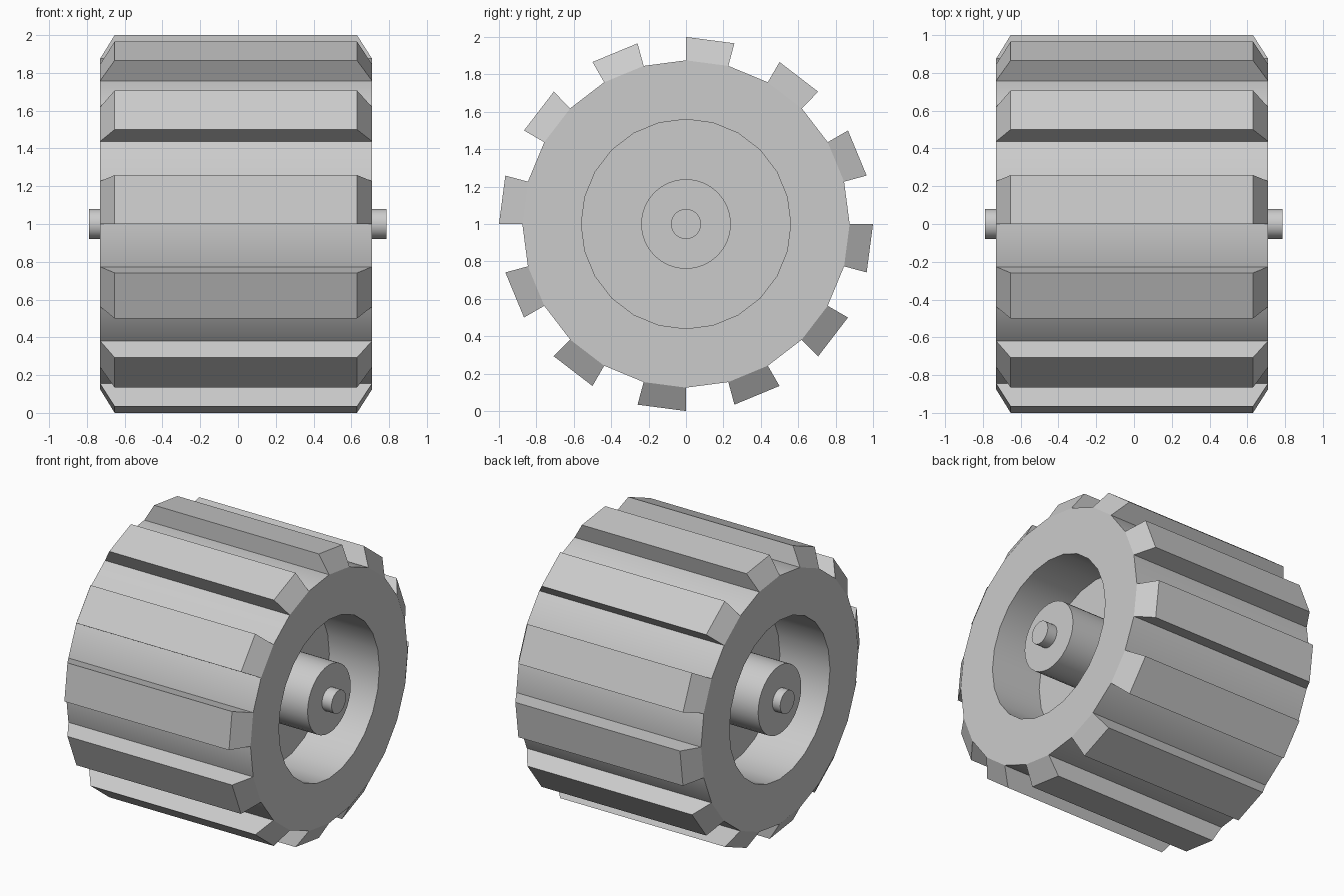
import bpy
import bmesh
from math import cos, sin, radians
from mathutils import Matrix

cube = bpy.data.objects.get("Cube")
if cube:
    bpy.data.objects.remove(cube, do_unlink=True)

SIDES = 24
STEP = 360 / SIDES
LEFT, RIGHT = 0.71, -0.73          # side walls of the wheel
TYRE_R, TREAD_R, RIM_R, HUB_R, AXLE_R = 0.875, 1.0, 0.56, 0.24, 0.08
RECESS = 0.39

grey = bpy.data.materials.new("light_grey")
grey.use_nodes = True
colour = (0.6, 0.6, 0.6, 1)
grey.diffuse_color = colour
grey.node_tree.nodes["Principled BSDF"].inputs["Base Color"].default_value = colour


def finish(name, bm, smooth=True):
    bmesh.ops.recalc_face_normals(bm, faces=bm.faces)
    mesh = bpy.data.meshes.new(name)
    bm.to_mesh(mesh)
    bm.free()
    mesh.materials.append(grey)
    obj = bpy.data.objects.new(name, mesh)
    bpy.context.collection.objects.link(obj)
    if smooth:
        mesh.polygons.foreach_set("use_smooth", [True] * len(mesh.polygons))
        mesh.set_sharp_from_angle(angle=radians(30))
    return obj


def on_wheel(x, r, step):
    """Point at a radius around the wheel axis, counted in side steps."""
    a = radians(step * STEP)
    return (x, r * cos(a), 1 + r * sin(a))


def cylinder(name, r, x0, x1, sides):
    bm = bmesh.new()
    place = Matrix.Translation(((x0 + x1) / 2, 0, 1)) @ Matrix.Rotation(radians(90), 4, 'Y')
    bmesh.ops.create_cone(bm, cap_ends=True, segments=sides, radius1=r, radius2=r,
                          depth=x1 - x0, matrix=place)
    return finish(name, bm)


# Tyre: a rectangular section swept round the axle
bm = bmesh.new()
section = [(RIGHT, TYRE_R), (LEFT, TYRE_R), (LEFT, RIM_R), (RIGHT, RIM_R)]
rings = [[bm.verts.new(on_wheel(x, r, i)) for x, r in section] for i in range(SIDES)]
for i, ring in enumerate(rings):
    following = rings[(i + 1) % SIDES]
    for j in range(4):
        k = (j + 1) % 4
        bm.faces.new((ring[j], ring[k], following[k], following[j]))
finish("tyre", bm)

# Tread bars: chamfered blocks on every second side
bm = bmesh.new()
for i in range(1, SIDES, 2):
    base = [bm.verts.new(on_wheel(x, TYRE_R, s))
            for x, s in ((RIGHT, i), (LEFT, i), (LEFT, i + 1), (RIGHT, i + 1))]
    top = [bm.verts.new(on_wheel(x, TREAD_R, s))
           for x, s in ((RIGHT + 0.077, i), (LEFT - 0.08, i),
                        (LEFT - 0.08, i + 1), (RIGHT + 0.077, i + 1))]
    bm.faces.new(base)
    bm.faces.new(top)
    for j in range(4):
        k = (j + 1) % 4
        bm.faces.new((base[j], base[k], top[k], top[j]))
finish("tread_bars", bm, smooth=False)

# Wheel centre: recessed disc, hub flush with the side walls, axle
cylinder("wheel_disc", RIM_R + 0.01, RIGHT + RECESS, LEFT - RECESS, SIDES)
cylinder("hub", HUB_R, RIGHT, LEFT, 32)
cylinder("axle", AXLE_R, -0.79, 0.785, 32)
